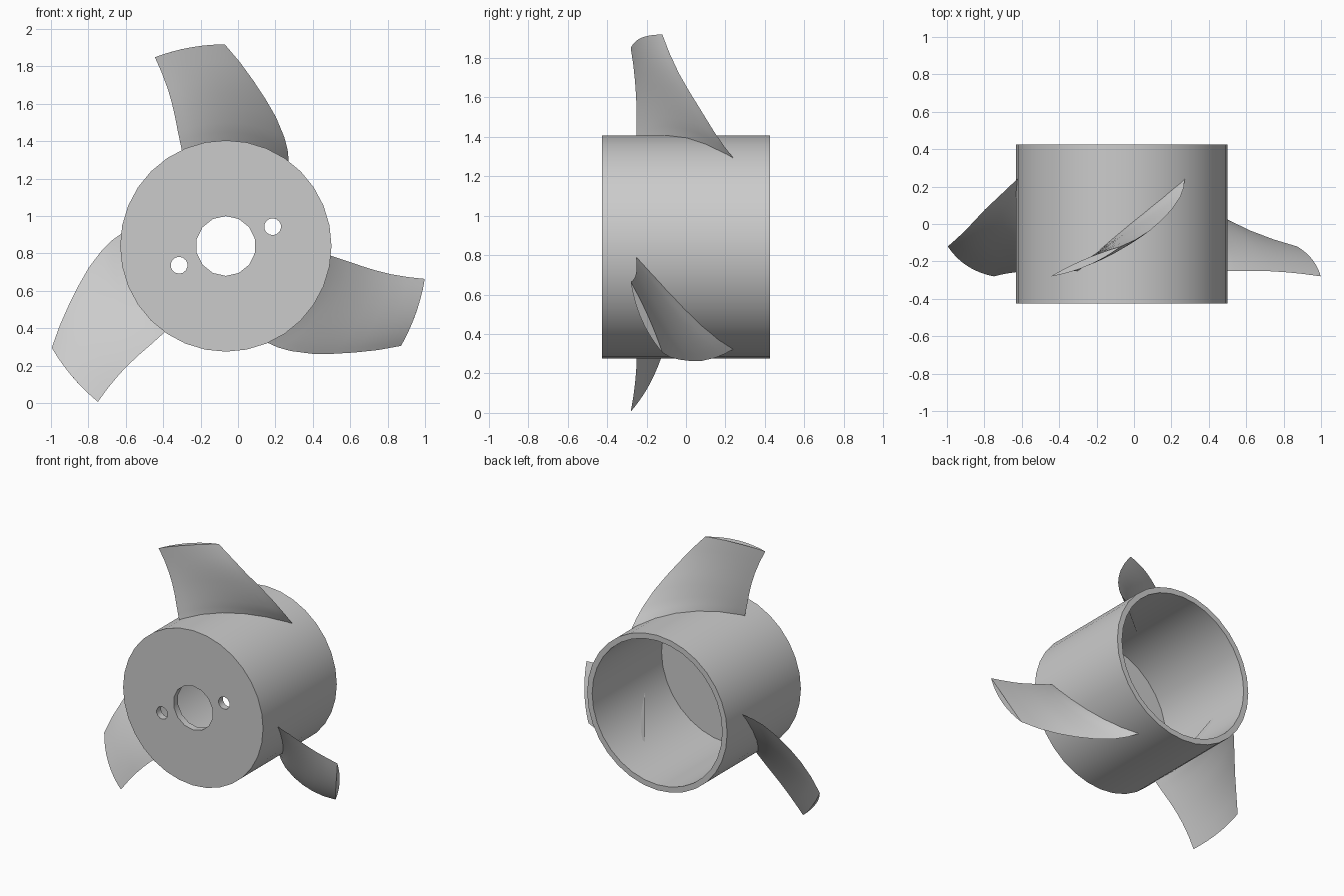
import bpy, bmesh, math
from mathutils import Vector, Matrix

cube = bpy.data.objects.get("Cube")
if cube:
    bpy.data.objects.remove(cube)

CX, CZ, R = -0.065, 0.84, 0.565      # hub axis and radius
HALF = 0.425                         # half the hub length

grey = bpy.data.materials.new("light grey")
grey.use_nodes = True
colour = (0.6, 0.6, 0.6, 1)
grey.diffuse_color = colour
grey.node_tree.nodes["Principled BSDF"].inputs["Base Color"].default_value = colour


def add_object(name, bm):
    bmesh.ops.recalc_face_normals(bm, faces=bm.faces)
    mesh = bpy.data.meshes.new(name)
    bm.to_mesh(mesh)
    bm.free()
    mesh.materials.append(grey)
    obj = bpy.data.objects.new(name, mesh)
    bpy.context.collection.objects.link(obj)
    return obj


def activate(obj):
    bpy.ops.object.select_all(action='DESELECT')
    obj.select_set(True)
    bpy.context.view_layer.objects.active = obj


def smooth(obj):
    activate(obj)
    bpy.ops.object.shade_smooth_by_angle(angle=math.radians(30))


def cylinder(name, x, z, radius, y0, y1, sides):
    """Cylinder lying along y between y0 and y1."""
    bm = bmesh.new()
    place = Matrix.Translation((x, (y0 + y1) / 2, z)) @ Matrix.Rotation(math.pi / 2, 4, 'X')
    bmesh.ops.create_cone(bm, cap_ends=True, segments=sides, radius1=radius,
                          radius2=radius, depth=y1 - y0, matrix=place)
    return add_object(name, bm)


# Hub: a cup open at the back, with a shaft hole and two pin holes in front
hub = cylinder("hub", CX, CZ, R, -HALF, HALF, 32)
cutters = [
    cylinder("bore_cutter", CX, CZ, 0.525, -0.375, 0.6, 32),
    cylinder("shaft_hole_cutter", CX, CZ, 0.16, -0.6, 0, 14),
    cylinder("pin_hole_cutter", CX + 0.25, CZ + 0.103, 0.045, -0.6, 0, 14),
    cylinder("pin_hole_cutter", CX - 0.25, CZ - 0.103, 0.045, -0.6, 0, 14),
]
for cutter in cutters:
    activate(hub)
    mod = hub.modifiers.new("cut", 'BOOLEAN')
    mod.operation = 'DIFFERENCE'
    mod.solver = 'EXACT'
    mod.object = cutter
    bpy.ops.object.modifier_apply(modifier=mod.name)
    bpy.data.objects.remove(cutter)
smooth(hub)

# Blade stations: radius, leading angle, leading y, trailing angle, trailing y
STATIONS = [
    (0.540, 115.0, -0.25, 52.0, 0.255),
    (0.563, 114.7, -0.25, 53.3, 0.240),
    (0.610, 113.7, -0.25, 57.2, 0.193),
    (0.660, 112.8, -0.25, 61.7, 0.145),
    (0.740, 111.5, -0.25, 68.8, 0.078),
    (0.815, 110.7, -0.253, 75.0, 0.018),
    (0.892, 110.3, -0.258, 80.3, -0.035),
    (0.985, 110.3, -0.267, 85.6, -0.083),
    (1.078, 110.6, -0.28, 90.3, -0.12),
]
STEPS = 12


def section(station, turn):
    """Closed lens-shaped loop wrapped around the hub axis."""
    r, a0, y0, a1, y1 = station
    span, rise = r * math.radians(a0 - a1), y1 - y0
    chord = math.hypot(span, rise)
    loop = []
    for i in range(2 * STEPS):
        front = i <= STEPS
        t = i / STEPS if front else 2 - i / STEPS
        bulge = (0.026 if front else -0.012) * 4 * t * (1 - t)
        along = span * t + bulge * rise / chord
        y = y0 + rise * t - bulge * span / chord
        a = math.radians(a0) - along / r + turn
        loop.append(Vector((CX + r * math.cos(a), y, CZ + r * math.sin(a))))
    return loop


def blade(name, turn):
    bm = bmesh.new()
    loops = [[bm.verts.new(p) for p in section(s, turn)] for s in STATIONS]
    n = 2 * STEPS
    for low, high in zip(loops, loops[1:]):
        for i in range(n):
            j = (i + 1) % n
            bm.faces.new((low[i], low[j], high[j], high[i]))
    bm.faces.new(loops[0])
    bm.faces.new(loops[-1])
    smooth(add_object(name, bm))


for name, degrees in (("top_blade", 0), ("left_blade", -120), ("right_blade", 120)):
    blade(name, math.radians(degrees))
